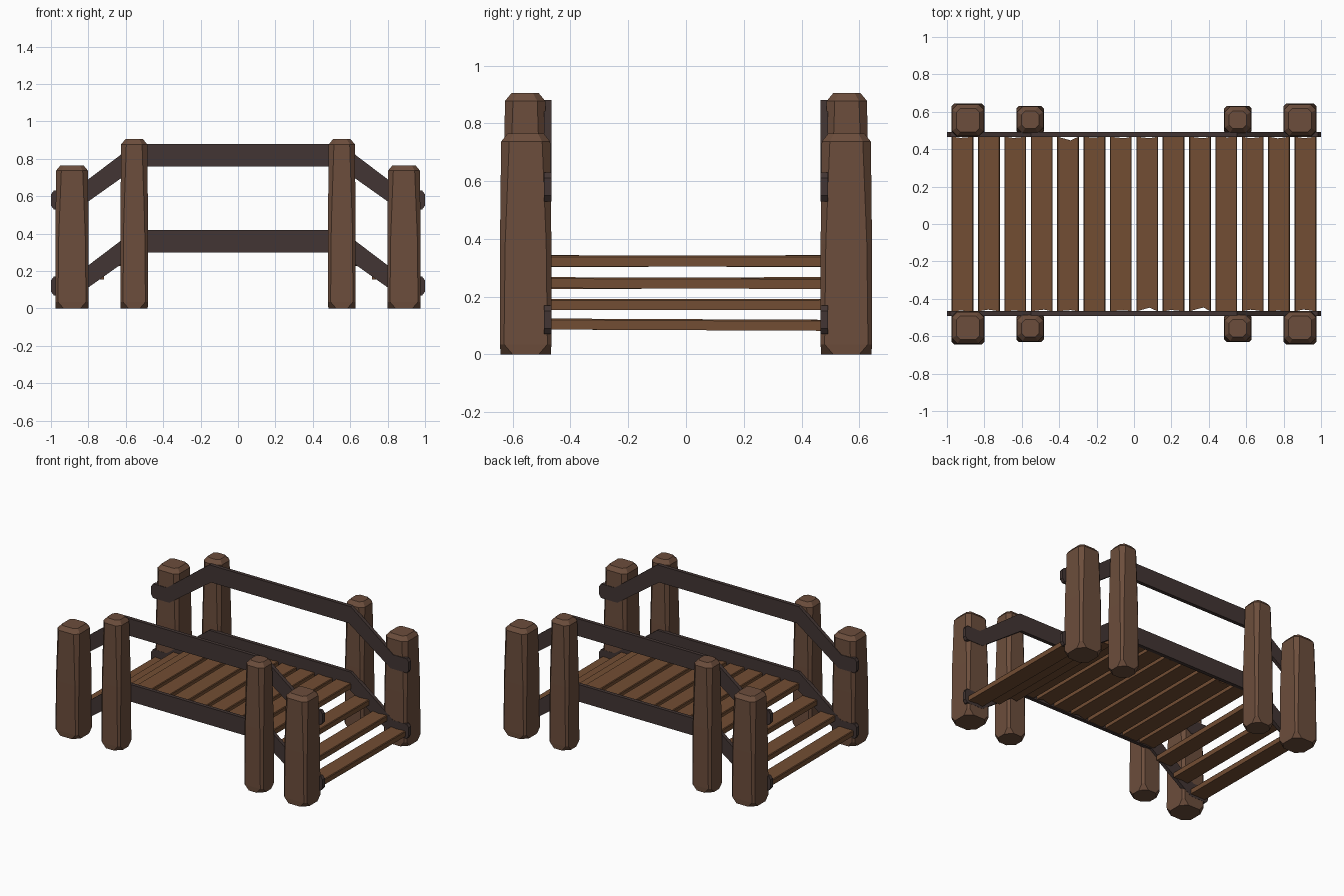
import bpy, bmesh, random
from mathutils import Matrix

if "Cube" in bpy.data.objects:
    bpy.data.objects.remove(bpy.data.objects["Cube"])

random.seed(4)


def material(name, rgb):
    m = bpy.data.materials.new(name)
    m.diffuse_color = (*rgb, 1)
    m.use_nodes = True
    m.node_tree.nodes["Principled BSDF"].inputs["Base Color"].default_value = m.diffuse_color
    return m


POST = material("post_wood", (0.15, 0.075, 0.045))
RAIL = material("rail_wood", (0.055, 0.036, 0.033))
PLANK = material("plank_wood", (0.17, 0.075, 0.033))


def finish(name, bm, mat):
    bmesh.ops.recalc_face_normals(bm, faces=bm.faces)
    mesh = bpy.data.meshes.new(name)
    bm.to_mesh(mesh)
    bm.free()
    mesh.materials.append(mat)
    ob = bpy.data.objects.new(name, mesh)
    bpy.context.collection.objects.link(ob)
    return ob


def loft(rings):
    """Closed solid through rings of equal point count."""
    bm = bmesh.new()
    vs = [[bm.verts.new(p) for p in r] for r in rings]
    n = len(vs[0])
    for a, b in zip(vs, vs[1:]):
        for i in range(n):
            j = (i + 1) % n
            bm.faces.new((a[i], a[j], b[j], b[i]))
    bm.faces.new(vs[0])
    bm.faces.new(vs[-1])
    return bm


def octagon(x, y, z, h, c):
    """Square of half width h with corners cut by c."""
    k = h - c
    pts = [(h, -k), (h, k), (k, h), (-k, h), (-h, k), (-h, -k), (-k, -h), (k, -h)]
    return [(x + px, y + py, z) for px, py in pts]


# Posts: square logs with hewn corners that widen towards the top
def post(name, x, y, h, top):
    levels = [(0, h - 0.002, 0.042), (0.035, h, 0.014), (top * 0.5, h, 0.018),
              (top - 0.028, h - 0.004, 0.028), (top, h - 0.027, 0.02)]
    finish(name, loft([octagon(x, y, z, hw, c) for z, hw, c in levels]), POST)


for sx, side in ((-1, "left"), (1, "right")):
    for sy, face in ((-1, "front"), (1, "back")):
        post(f"{face}_{side}_end_post", sx * 0.8875, sy * 0.555, 0.089, 0.765)
        post(f"{face}_{side}_inner_post", sx * 0.555, sy * 0.557, 0.074, 0.905)

# Rails: level in the middle, sloping down to short level ends
half_top = [(0.55, 0.88), (0.88, 0.63), (0.985, 0.63), (1.0, 0.61)]
half_bottom = [(1.0, 0.55), (0.985, 0.53), (0.86, 0.53), (0.535, 0.76)]
right = half_top + half_bottom
outline = right + [(-x, z) for x, z in reversed(right)]
for sy, face in ((-1, "front"), (1, "back")):
    for drop, level in ((0, "upper"), (0.46, "lower")):
        bm = loft([[(x, sy * y, z - drop) for x, z in outline] for y in (0.465, 0.491)])
        finish(f"{face}_{level}_rail", bm, RAIL)

# Planks: eight on the deck and three steps at each end, with chipped ends
STEP_Z = {4: 0.247, 5: 0.173, 6: 0.103}
for i in range(14):
    x = (i - 6.5) * 0.141
    z = STEP_Z.get(int(abs(i - 6.5)), 0.323)
    w, y = 0.058, 0.466
    chip = lambda: random.choice((0, 0.005, 0.018)) + random.uniform(0, 0.004)
    mid = random.uniform(-0.02, 0.02)
    shape = [(-w, -y), (mid, -y + chip()), (w, -y), (w, y), (mid, y - chip()), (-w, y)]
    rings = [[(px * s, py, pz) for px, py in shape]
             for pz, s in ((-0.019, 1), (0.014, 1), (0.019, 0.93))]
    bm = loft(rings)
    tilt = Matrix.Rotation(random.uniform(-0.005, 0.005), 4, 'X')
    bm.transform(Matrix.Translation((x, 0, z)) @ tilt)
    finish(f"plank_{i + 1}", bm, PLANK)
